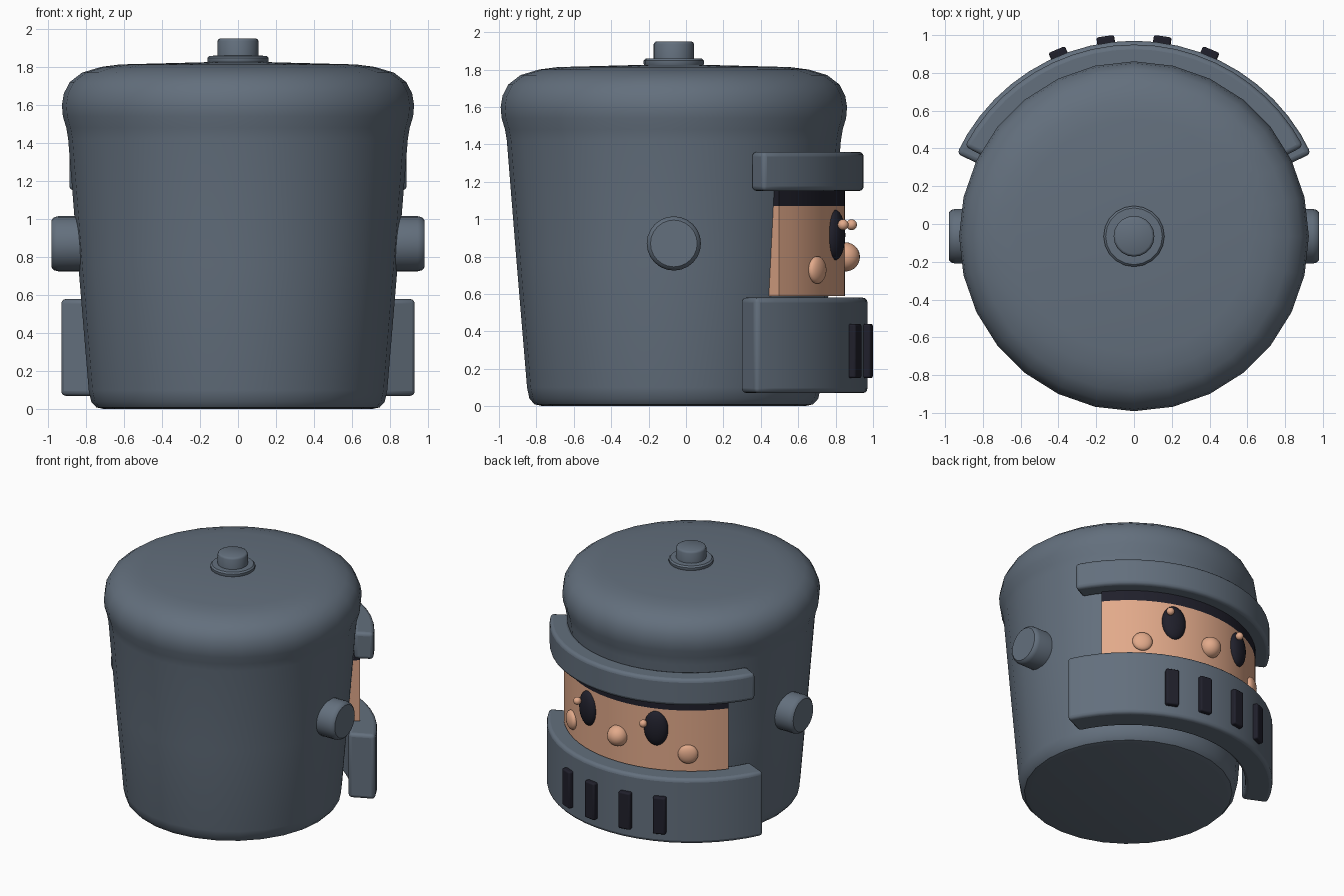
import bpy, bmesh, math
from mathutils import Matrix, Vector

if "Cube" in bpy.data.objects:
    bpy.data.objects.remove(bpy.data.objects["Cube"], do_unlink=True)

AXIS_Y = -0.065  # the helmet's vertical axis sits slightly off centre


def material(name, rgb):
    m = bpy.data.materials.new(name)
    m.use_nodes = True
    m.diffuse_color = (*rgb, 1)
    bsdf = next(n for n in m.node_tree.nodes if n.type == "BSDF_PRINCIPLED")
    bsdf.inputs["Base Color"].default_value = (*rgb, 1)
    return m


STEEL = material("blue grey steel", (0.125, 0.16, 0.205))
SKIN = material("skin", (0.76, 0.40, 0.255))
DARK = material("near black", (0.014, 0.014, 0.024))


def finish(name, bm, mats, bevel=0, matrix=None):
    if matrix:
        bm.transform(matrix)
    bmesh.ops.recalc_face_normals(bm, faces=bm.faces[:])
    mesh = bpy.data.meshes.new(name)
    bm.to_mesh(mesh)
    bm.free()
    obj = bpy.data.objects.new(name, mesh)
    bpy.context.collection.objects.link(obj)
    for m in mats:
        mesh.materials.append(m)
    if bevel:
        mod = obj.modifiers.new("rounded edges", "BEVEL")
        mod.width, mod.segments = bevel, 3
        mod.limit_method, mod.angle_limit = "ANGLE", math.radians(40)
    bpy.ops.object.select_all(action="DESELECT")
    bpy.context.view_layer.objects.active = obj
    obj.select_set(True)
    bpy.ops.object.shade_smooth_by_angle(angle=math.radians(35))
    return obj


def lathe(name, profile, mat, sides, matrix):
    """Turn a (radius, height) profile around z and cap both ends."""
    bm = bmesh.new()
    turns = [2 * math.pi * i / sides for i in range(sides)]
    rings = [[bm.verts.new((r * math.cos(a), r * math.sin(a), z)) for a in turns]
             for r, z in profile]
    for low, high in zip(rings, rings[1:]):
        for i in range(sides):
            j = (i + 1) % sides
            bm.faces.new((low[i], low[j], high[j], high[i]))
    bm.faces.new(rings[0])
    bm.faces.new(rings[-1])
    return finish(name, bm, [mat], 0, matrix)


def curved_plate(name, inner, outer, half_angle, heights, mats, bevel=0, steps=20):
    """Arc-shaped slab on the +y side; each height band takes the next material."""
    bm = bmesh.new()
    top = len(heights) - 1
    section = [(outer, z) for z in heights] + [(inner, z) for z in reversed(heights)]
    loops = []
    for i in range(steps + 1):
        a = math.radians(half_angle) * (2 * i / steps - 1)
        loops.append([bm.verts.new((r * math.sin(a), r * math.cos(a) + AXIS_Y, z))
                      for r, z in section])
    n = len(section)
    for a, b in zip(loops, loops[1:]):
        for k in range(n):
            bm.faces.new((a[k], a[(k + 1) % n], b[(k + 1) % n], b[k]))
    for loop in (loops[0], loops[-1]):
        for k in range(top):
            bm.faces.new((loop[k], loop[k + 1], loop[n - 2 - k], loop[n - 1 - k]))
    for f in bm.faces:
        z = f.calc_center_median().z
        f.material_index = min(sum(z > h for h in heights[1:-1]), len(mats) - 1)
    return finish(name, bm, mats, bevel)


def on_face(angle, radius, z):
    """Frame on the curved face: local x runs sideways, local y points outward."""
    turn = Matrix.Rotation(-math.radians(angle), 4, "Z")
    return (Matrix.Translation((0, AXIS_Y, z)) @ turn
            @ Matrix.Translation((0, radius, 0)))


def ball(name, matrix, size, mat):
    bm = bmesh.new()
    bmesh.ops.create_uvsphere(bm, u_segments=24, v_segments=14, radius=1)
    finish(name, bm, [mat], 0, matrix @ Matrix.Diagonal((*size, 1)))


# Helmet shell: tapered bucket with a bulging rounded crown
centre = Matrix.Translation((0, AXIS_Y, 0))
lathe("helmet_shell", [
    (0.70, 0), (0.745, 0.01), (0.772, 0.04), (0.785, 0.1), (0.84, 0.76),
    (0.893, 1.42), (0.903, 1.48), (0.921, 1.54), (0.926, 1.6), (0.916, 1.66),
    (0.885, 1.72), (0.82, 1.77), (0.72, 1.8), (0.62, 1.813), (0.16, 1.825)],
    STEEL, 28, centre)

# Knob and flange on the crown
lathe("crown_flange", [(0.15, 1.81), (0.161, 1.83), (0.161, 1.847), (0.15, 1.858),
                       (0.1, 1.86)], STEEL, 20, centre)
lathe("crown_knob", [(0.108, 1.84), (0.108, 1.935), (0.103, 1.945), (0.094, 1.95)],
      STEEL, 20, centre)

# Hinge bolts on both sides
for side, sign in (("left", 1), ("right", -1)):
    place = (Matrix.Translation((0, AXIS_Y, 0.87))
             @ Matrix.Rotation(sign * math.pi / 2, 4, "Y"))
    lathe(side + "_hinge_bolt", [(0.145, 0.78), (0.145, 0.945), (0.139, 0.968),
                                 (0.125, 0.98)], STEEL, 24, place)

# Visor brow, chin guard, and the face with its strip of hair
curved_plate("visor_brow", 0.875, 1.015, 62, [1.15, 1.36], [STEEL], 0.025)
curved_plate("chin_guard", 0.84, 1.035, 65, [0.07, 0.58], [STEEL], 0.025)
curved_plate("face", 0.75, 0.915, 52, [0.59, 1.07, 1.17], [SKIN, DARK])

# Eyes and cheeks in mirrored pairs
for side, sign in (("left", 1), ("right", -1)):
    ball(side + "_eye", on_face(19 * sign, 0.911, 0.915), (0.09, 0.05, 0.135), DARK)
    ball(side + "_cheek", on_face(33.6 * sign, 0.92, 0.728), (0.073, 0.035, 0.073), SKIN)

# Eye glints, both shifted the same way
for side, x, y in (("left", 0.363, 0.84), ("right", -0.245, 0.885)):
    ball(side + "_eye_glint", Matrix.Translation((x, y, 0.97)), (0.029,) * 3, SKIN)

ball("nose", on_face(0, 0.917, 0.798), (0.078, 0.078, 0.078), SKIN)

# Breathing slots on the chin guard
for i, angle in enumerate((-22.5, -8.2, 8.2, 22.5)):
    bm = bmesh.new()
    bmesh.ops.create_cube(bm, size=1)
    finish("breathing_slot_%d" % (i + 1), bm, [DARK], 0.012,
           on_face(angle, 1.04, 0.295) @ Matrix.Diagonal((0.095, 0.06, 0.29, 1)))
